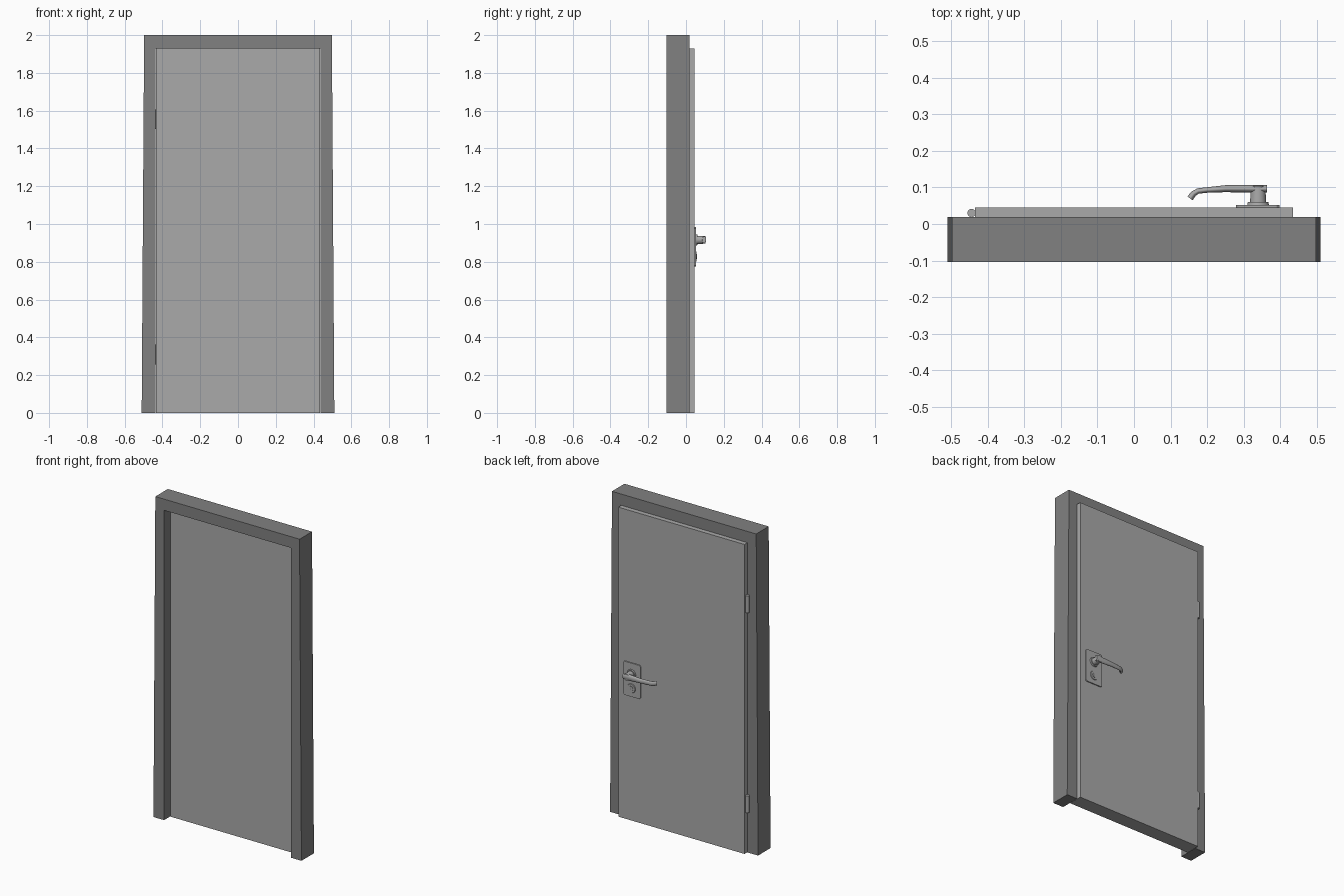
import bpy, bmesh, math
from mathutils import Matrix

cube = bpy.data.objects.get("Cube")
if cube:
    bpy.data.objects.remove(cube)


def material(name, value):
    m = bpy.data.materials.new(name)
    m.use_nodes = True
    m.diffuse_color = (value, value, value, 1)
    m.node_tree.nodes["Principled BSDF"].inputs["Base Color"].default_value = (value, value, value, 1)
    return m


dark = material("dark grey frame", 0.22)
light = material("light grey door", 0.40)


def finish(name, bm, mat, smooth=False, bevel=0):
    bmesh.ops.recalc_face_normals(bm, faces=bm.faces)
    mesh = bpy.data.meshes.new(name)
    bm.to_mesh(mesh)
    bm.free()
    ob = bpy.data.objects.new(name, mesh)
    bpy.context.collection.objects.link(ob)
    mesh.materials.append(mat)
    if bevel:
        mod = ob.modifiers.new("Bevel", "BEVEL")
        mod.width, mod.segments = bevel, 2
    if smooth:
        bpy.ops.object.select_all(action="DESELECT")
        ob.select_set(True)
        bpy.context.view_layer.objects.active = ob
        bpy.ops.object.shade_smooth_by_angle(angle=math.radians(35))
    return ob


def slab(name, outline, y0, y1, mat, bevel=0):
    """Extrude an x/z outline from y0 to y1."""
    bm = bmesh.new()
    face = bm.faces.new([bm.verts.new((x, y0, z)) for x, z in outline])
    new = bmesh.ops.extrude_face_region(bm, geom=[face])["geom"]
    bmesh.ops.translate(bm, vec=(0, y1 - y0, 0),
                        verts=[v for v in new if isinstance(v, bmesh.types.BMVert)])
    return finish(name, bm, mat, bevel=bevel)


def rect(x0, x1, z0, z1):
    return [(x0, z0), (x1, z0), (x1, z1), (x0, z1)]


def disc(name, x, z, radius, y0, y1, mat, tip=None):
    """Round part with its axis along y."""
    bm = bmesh.new()
    turn = Matrix.Translation((x, (y0 + y1) / 2, z)) @ Matrix.Rotation(-math.pi / 2, 4, "X")
    bmesh.ops.create_cone(bm, cap_ends=True, segments=32, radius1=radius,
                          radius2=tip or radius, depth=y1 - y0, matrix=turn)
    return finish(name, bm, mat, smooth=True)


# Frame: one arch with slightly splayed outer sides
half = [(0.437, 0), (0.51, 0), (0.497, 2)]
arch = half + [(-x, z) for x, z in reversed(half)] + [(-0.437, 1.93), (0.437, 1.93)]
slab("frame", arch, -0.104, 0.019, dark)

# Door leaf, set back from the front and standing proud at the back
slab("door_leaf", rect(-0.435, 0.435, 0, 1.928), -0.045, 0.045, light)

# Hinges
for label, z in (("lower", 0.31), ("upper", 1.555)):
    bm = bmesh.new()
    bmesh.ops.create_cone(bm, cap_ends=True, segments=20, radius1=0.011, radius2=0.011,
                          depth=0.105, matrix=Matrix.Translation((-0.444, 0.03, z)))
    finish(label + "_hinge", bm, light, smooth=True)

# Back plate with clipped corners
c = 0.008
plate = []
for sx, sz in ((-1, -1), (1, -1), (1, 1), (-1, 1)):
    pair = [(sx * 0.06, sz * (0.105 - c)), (sx * (0.06 - c), sz * 0.105)]
    plate += pair if sx * sz > 0 else pair[::-1]
slab("lock_plate", [(0.338 + x, 0.879 + z) for x, z in plate], 0.045, 0.052, light, 0.001)

# Handle base ring and neck
HX, HZ = 0.339, 0.916
disc("handle_ring", HX, HZ, 0.03, 0.05, 0.06, light, 0.028)
disc("handle_neck", HX, HZ, 0.022, 0.055, 0.104, light, 0.02)

# Lever: oval sections swept along x, bent towards the door at the tip
stations = [(0.363, 0.096, 0.010, 0.018), (0.34, 0.096, 0.011, 0.02),
            (0.30, 0.0965, 0.0105, 0.018), (0.25, 0.0965, 0.0095, 0.015),
            (0.20, 0.093, 0.0075, 0.014), (0.175, 0.090, 0.0075, 0.014),
            (0.163, 0.083, 0.008, 0.014), (0.153, 0.070, 0.009, 0.014)]
bm = bmesh.new()
rings = []
for i, (x, y, t, h) in enumerate(stations):
    a, b = stations[max(i - 1, 0)], stations[min(i + 1, len(stations) - 1)]
    dx, dy = b[0] - a[0], b[1] - a[1]
    n = math.hypot(dx, dy)
    ring = []
    for k in range(20):
        ang = math.tau * k / 20
        s = t * math.cos(ang)
        ring.append(bm.verts.new((x - s * dy / n, y + s * dx / n, HZ + h * math.sin(ang))))
    rings.append(ring)
for r, q in zip(rings, rings[1:]):
    for k in range(20):
        bm.faces.new((r[k - 1], r[k], q[k], q[k - 1]))
bm.faces.new(rings[0])
bm.faces.new(rings[-1])
finish("handle_lever", bm, light, smooth=True)

# Lock cylinder with a key slot
disc("lock_ring", HX, 0.828, 0.029, 0.05, 0.056, light, 0.026)
disc("lock_core", HX, 0.828, 0.014, 0.05, 0.059, light)
slab("key_slot", rect(HX - 0.002, HX + 0.002, 0.82, 0.836), 0.058, 0.0595, dark)
